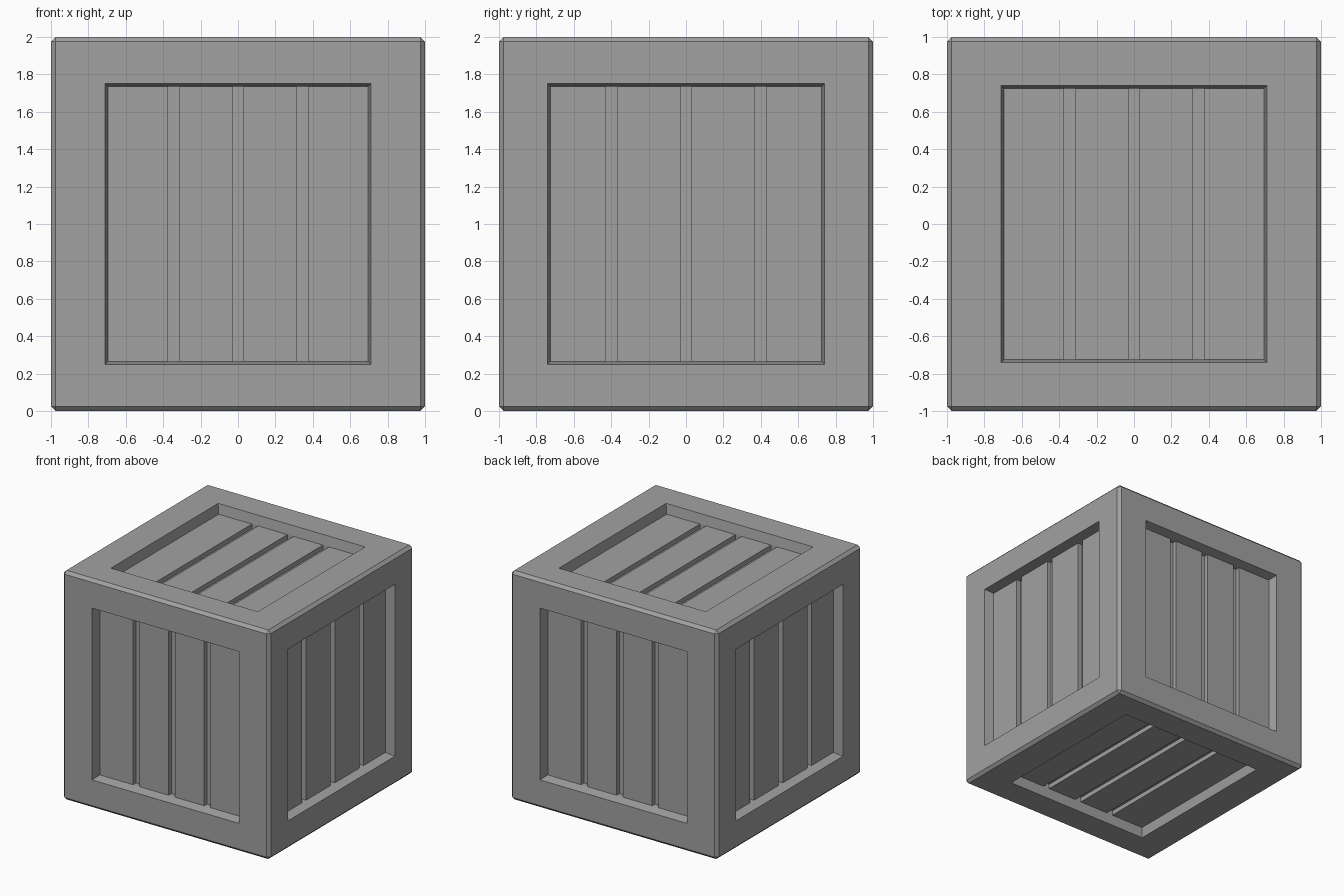
import bpy, bmesh
from mathutils import Matrix, Vector

old = bpy.data.objects.get("Cube")
if old:
    bpy.data.objects.remove(old, do_unlink=True)

BEVEL = 0.025      # chamfer on the outer edges
RECESS = 0.085     # depth of the slat faces below the frame
GROOVE = 0.04      # extra depth of the gaps between slats
GAP = 0.06         # width of each gap
TAPER = 0.015      # how far the recess walls lean in

mat = bpy.data.materials.new("crate grey")
mat.use_nodes = True
GREY = (0.36, 0.36, 0.36, 1)
mat.diffuse_color = GREY
mat.node_tree.nodes["Principled BSDF"].inputs["Base Color"].default_value = GREY

X, Y, Z = Vector((1, 0, 0)), Vector((0, 1, 0)), Vector((0, 0, 1))
CENTRE = Z.copy()

# Each side: name, outward normal, across axis, slat axis,
# half opening across, half opening along, distance of the outer gaps
SIDES = []
for sign, names in ((1, ("back", "left", "top")), (-1, ("front", "right", "bottom"))):
    SIDES += [(names[0], Y * sign, X, Z, 0.71, 0.75, 0.343),
              (names[1], X * sign, Y, Z, 0.74, 0.75, 0.397),
              (names[2], Z * sign, X, Y, 0.71, 0.74, 0.343)]


def add_object(name, bm):
    bmesh.ops.recalc_face_normals(bm, faces=bm.faces)
    mesh = bpy.data.meshes.new(name)
    bm.to_mesh(mesh)
    bm.free()
    mesh.materials.append(mat)
    obj = bpy.data.objects.new(name, mesh)
    bpy.context.collection.objects.link(obj)
    return obj


def inset_to(bm, face, normal, across, along, half_u, half_v, depth):
    """Inset a square face and fit the inner loop to a rectangle at a depth."""
    bmesh.ops.inset_individual(bm, faces=[face], thickness=0.01)
    for v in face.verts:
        su = 1 if v.co.dot(across) > 0 else -1
        sv = 1 if v.co.dot(along) > 0 else -1
        v.co = normal * (1 - depth) + across * su * half_u + along * sv * half_v


# Chamfered frame with a leaning recess in every side
bm = bmesh.new()
bmesh.ops.create_cube(bm, size=2)
bmesh.ops.bevel(bm, geom=bm.edges[:], offset=BEVEL, segments=1,
                affect='EDGES', profile=0.5)
bm.normal_update()
for name, normal, across, along, hu, hv, gap_at in SIDES:
    face = max(bm.faces, key=lambda f: f.calc_center_median().dot(normal)
               + f.normal.dot(normal))
    inset_to(bm, face, normal, across, along, hu, hv, 0)
    inset_to(bm, face, normal, across, along, hu - TAPER, hv - TAPER, RECESS)
    inset_to(bm, face, normal, across, along, hu - TAPER, hv - TAPER,
             RECESS + GROOVE)
bmesh.ops.translate(bm, verts=bm.verts, vec=CENTRE)
add_object("crate_frame", bm)

# Four slats in every recess, separated by three gaps
for name, normal, across, along, hu, hv, gap_at in SIDES:
    bm = bmesh.new()
    edge = hu - TAPER
    half = GAP / 2
    spans = [(-edge, -gap_at - half), (-gap_at + half, -half),
             (half, gap_at - half), (gap_at + half, edge)]
    for a, b in spans:
        centre = (CENTRE + across * (a + b) / 2
                  + normal * (1 - RECESS - GROOVE / 2))
        basis = Matrix((across * (b - a), along * 2 * (hv - TAPER),
                        normal * GROOVE)).transposed().to_4x4()
        bmesh.ops.create_cube(bm, size=1,
                              matrix=Matrix.Translation(centre) @ basis)
    add_object(name + "_slats", bm)
